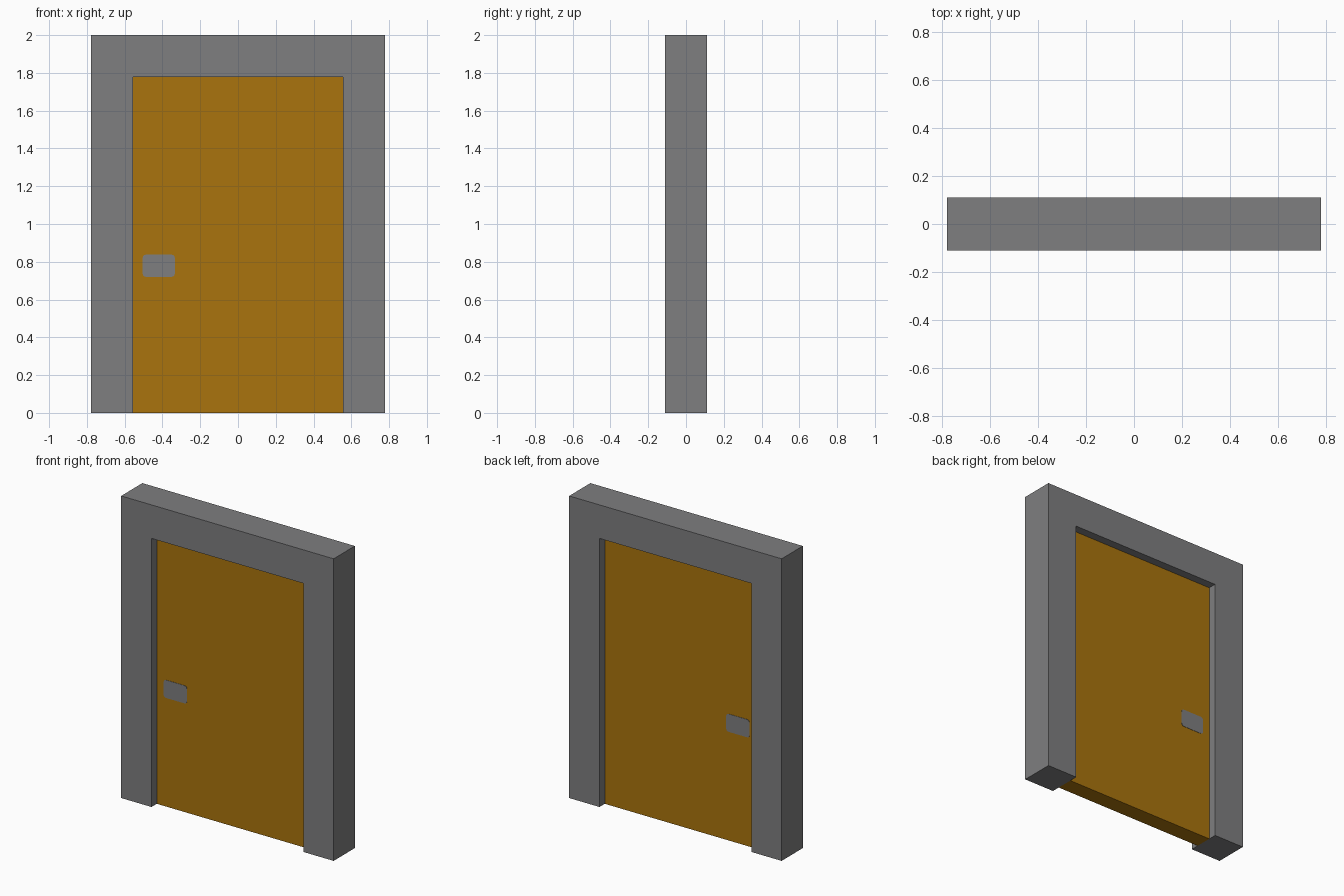
import bpy, bmesh, math

if "Cube" in bpy.data.objects:
    bpy.data.objects.remove(bpy.data.objects["Cube"])


def material(name, rgb):
    m = bpy.data.materials.new(name)
    m.diffuse_color = (*rgb, 1)
    m.use_nodes = True
    m.node_tree.nodes["Principled BSDF"].inputs["Base Color"].default_value = m.diffuse_color
    return m


grey = material("grey", (0.21, 0.21, 0.215))
wood = material("orange_brown", (0.40, 0.174, 0.004))


def extrude_profile(name, points, half_depth, mat):
    """Extrude an (x, z) outline from y = -half_depth to +half_depth."""
    bm = bmesh.new()
    face = bm.faces.new([bm.verts.new((x, -half_depth, z)) for x, z in points])
    ext = bmesh.ops.extrude_face_region(bm, geom=[face])
    verts = [v for v in ext["geom"] if isinstance(v, bmesh.types.BMVert)]
    bmesh.ops.translate(bm, verts=verts, vec=(0, 2 * half_depth, 0))
    bmesh.ops.recalc_face_normals(bm, faces=bm.faces)
    mesh = bpy.data.meshes.new(name)
    bm.to_mesh(mesh)
    bm.free()
    mesh.materials.append(mat)
    obj = bpy.data.objects.new(name, mesh)
    bpy.context.collection.objects.link(obj)
    return obj


def rounded_rect(x0, x1, z0, z1, r, steps=3):
    corners = [(x1 - r, z1 - r), (x0 + r, z1 - r), (x0 + r, z0 + r), (x1 - r, z0 + r)]
    pts = []
    for i, (cx, cz) in enumerate(corners):
        for k in range(steps + 1):
            a = math.pi / 2 * (i + k / steps)
            pts.append((cx + r * math.cos(a), cz + r * math.sin(a)))
    return pts


W, H, D = 0.778, 2.0, 0.111      # frame half width, height, half depth
OW, OH = 0.556, 1.778            # opening half width, height
DOOR = 0.0556                    # door half depth

# Frame: two posts joined by a lintel
extrude_profile("door_frame", [(-W, 0), (-OW, 0), (-OW, OH), (OW, OH),
                               (OW, 0), (W, 0), (W, H), (-W, H)], D, grey)

# Door panel, recessed in the frame
extrude_profile("door_panel", [(-OW, 0), (OW, 0), (OW, OH), (-OW, OH)], DOOR, wood)

# Handle plate, showing thinly on both faces of the door
extrude_profile("handle_plate", rounded_rect(-0.505, -0.334, 0.72, 0.838, 0.018),
                DOOR + 0.002, grey)
